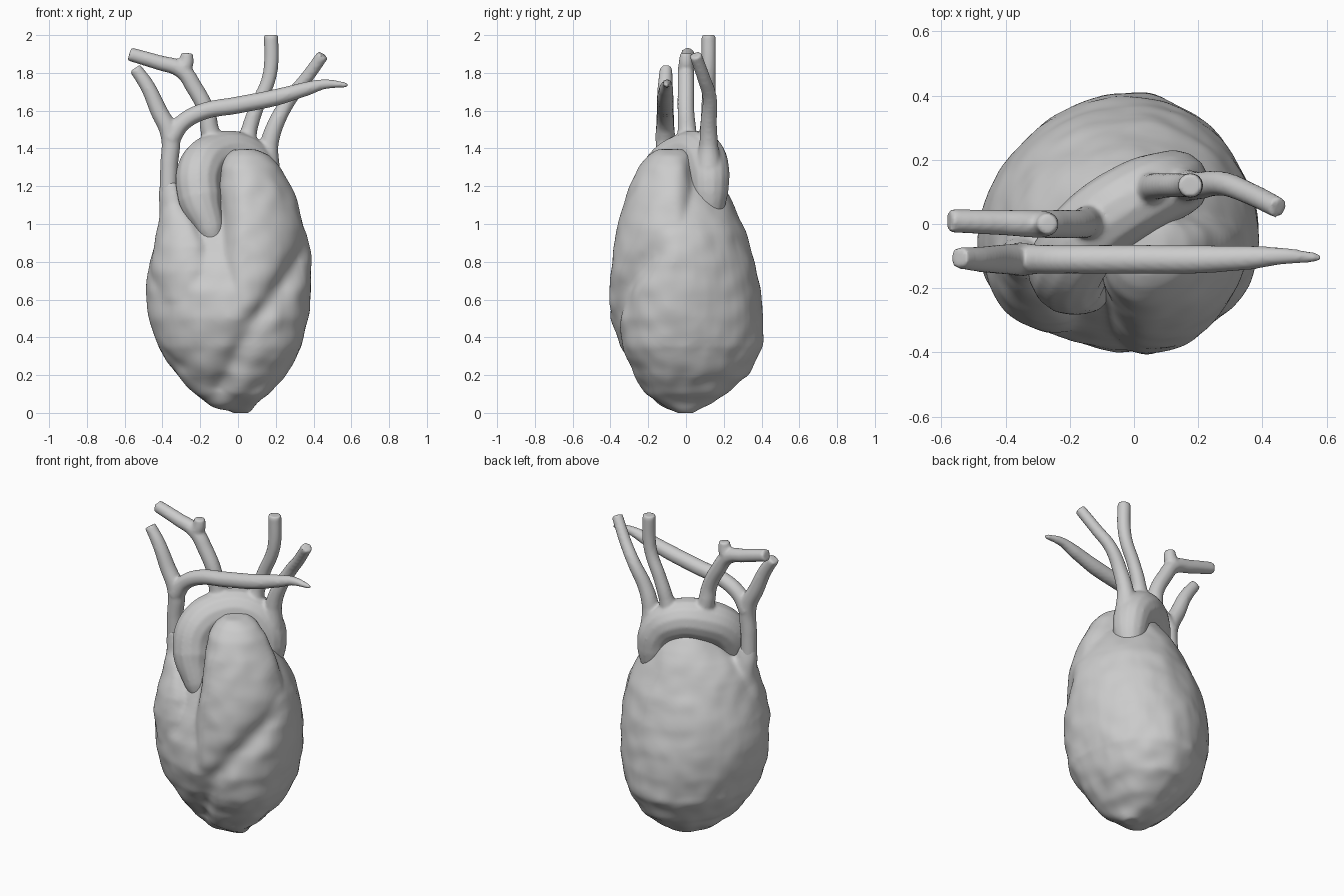
import bpy, bmesh, math
from mathutils import Vector, noise

if "Cube" in bpy.data.objects:
    bpy.data.objects.remove(bpy.data.objects["Cube"])


def loft(name, rings, cx, cy, n=48):
    """Closed skin over stacked ovals (z, x min, x max, y min, y max), widest at cx, cy."""
    bm = bmesh.new()
    loops = []
    for z, x0, x1, y0, y1 in rings:
        mx = min(max(cx, x0 + .3 * (x1 - x0)), x1 - .3 * (x1 - x0))
        my = min(max(cy, y0 + .3 * (y1 - y0)), y1 - .3 * (y1 - y0))
        loop = []
        for i in range(n):
            c, s = math.cos(2 * math.pi * i / n), math.sin(2 * math.pi * i / n)
            loop.append(bm.verts.new((mx + c * (x1 - mx if c > 0 else mx - x0),
                                      my + s * (y1 - my if s > 0 else my - y0), z)))
        loops.append(loop)
    for a, b in zip(loops, loops[1:]):
        for i in range(n):
            j = (i + 1) % n
            bm.faces.new((a[i], a[j], b[j], b[i]))
    bm.faces.new(loops[0][::-1])
    bm.faces.new(loops[-1])
    me = bpy.data.meshes.new(name)
    bm.to_mesh(me)
    bm.free()
    ob = bpy.data.objects.new(name, me)
    bpy.context.collection.objects.link(ob)
    return ob


def tube(name, pts):
    """Round vessel through points x, y, z, radius."""
    cu = bpy.data.curves.new(name, 'CURVE')
    cu.dimensions = '3D'
    cu.bevel_depth = 1
    cu.bevel_resolution = 5
    cu.use_fill_caps = True
    cu.resolution_u = 8
    sp = cu.splines.new('BEZIER')
    sp.bezier_points.add(len(pts) - 1)
    for p, (x, y, z, r) in zip(sp.bezier_points, pts):
        p.co = (x, y, z)
        p.radius = r
        p.handle_left_type = p.handle_right_type = 'AUTO'
    ob = bpy.data.objects.new(name, cu)
    bpy.context.collection.objects.link(ob)
    return ob


def fuse(name, parts, voxel, smooth):
    """Merge parts into one smooth continuous skin."""
    bm = bmesh.new()
    dg = bpy.context.evaluated_depsgraph_get()
    for p in parts:
        me = bpy.data.meshes.new_from_object(p.evaluated_get(dg))
        bm.from_mesh(me)
        bpy.data.meshes.remove(me)
    bmesh.ops.remove_doubles(bm, verts=bm.verts, dist=1e-5)
    me = bpy.data.meshes.new(name)
    bm.to_mesh(me)
    bm.free()
    ob = bpy.data.objects.new(name, me)
    bpy.context.collection.objects.link(ob)
    for p in parts:
        bpy.data.objects.remove(p)
    m = ob.modifiers.new('skin', 'REMESH')
    m.mode = 'VOXEL'
    m.voxel_size = voxel
    s = ob.modifiers.new('soften', 'SMOOTH')
    s.factor = 0.5
    s.iterations = smooth
    dg = bpy.context.evaluated_depsgraph_get()
    ob.data = bpy.data.meshes.new_from_object(ob.evaluated_get(dg))
    ob.modifiers.clear()
    for f in ob.data.polygons:
        f.use_smooth = True
    return ob


# Heart muscle: ventricles, right atrium bulge, pulmonary lobe
ventricles = loft('ventricles', [
    (-.008, -.02, .03, -.03, .02), (.02, -.09, .08, -.1, .07), (.05, -.155, .11, -.15, .12),
    (.1, -.23, .17, -.21, .21), (.2, -.325, .255, -.28, .33), (.35, -.425, .34, -.355, .405),
    (.5, -.47, .375, -.395, .408), (.65, -.488, .388, -.39, .393), (.8, -.468, .393, -.335, .363),
    (.95, -.42, .365, -.265, .315), (1.05, -.38, .31, -.21, .27), (1.15, -.3, .235, -.14, .225),
    (1.22, -.22, .17, -.1, .19), (1.3, -.14, .11, -.06, .14)], 0, -.07)
atrium = loft('atrium', [
    (.42, -.36, -.1, -.28, 0), (.6, -.45, -.05, -.335, .02), (.75, -.465, -.07, -.34, .02),
    (.88, -.445, -.12, -.315, .02), (1.0, -.42, -.2, -.25, .01), (1.1, -.415, -.28, -.18, -.04),
    (1.22, -.413, -.317, -.158, -.062)], -.24, -.1)
lobe = loft('lobe', [
    (.3, -.04, .1, -.31, 0), (.42, -.08, .2, -.375, 0), (.56, -.11, .27, -.405, .02),
    (.7, -.125, .32, -.405, .04), (.85, -.12, .355, -.39, .06), (.97, -.11, .352, -.365, .07),
    (1.1, -.105, .318, -.33, .06), (1.2, -.115, .278, -.3, .05), (1.3, -.105, .225, -.25, .035),
    (1.36, -.07, .165, -.2, .03), (1.39, -.03, .09, -.15, 0)], .04, -.06)
heart = fuse('heart_muscle', [ventricles, atrium, lobe], .014, 10)

# Diagonal front groove and lumpy surface
groove = [Vector(p) for p in ((.36, .84), (.2, .62), (.08, .46), (0, .32), (-.1, .12))]


def groove_distance(p):
    best = 9
    for a, b in zip(groove, groove[1:]):
        d = b - a
        t = max(0, min(1, (p - a).dot(d) / d.length_squared))
        best = min(best, (p - a - d * t).length)
    return best


normals = [v.normal.copy() for v in heart.data.vertices]
for v, n in zip(heart.data.vertices, normals):
    co = v.co.copy()
    rough = .006 + .007 * max(0, 1 - co.z / .6)
    d = .002 + rough * noise.noise(co * 10) + .006 * noise.noise(co * 4.5 + Vector((3, 1, 7)))
    if co.y < -.05:
        front = min(1, (-co.y - .05) / .15)
        d -= .03 * front * math.exp(-(groove_distance(co.xz) / .06) ** 2)
    v.co = co + n * d
    v.co.z = max(0, v.co.z)

# Aorta arch with its three branching arteries
aorta = [
    tube('arch', [(-.12, -.215, .86, .03), (-.145, -.205, .97, .075), (-.2, -.168, 1.13, .117),
                  (-.2, -.11, 1.28, .124), (-.11, 0, 1.362, .123), (.02, .085, 1.36, .12),
                  (.11, .12, 1.28, .11), (.135, .125, 1.17, .1), (.135, .125, 1.06, .075)]),
    tube('right_artery', [(-.12, .01, 1.4, .06), (-.15, .005, 1.5, .05), (-.165, 0, 1.59, .045),
                          (-.23, 0, 1.72, .045), (-.3, 0, 1.815, .044), (-.42, .005, 1.855, .04),
                          (-.575, .01, 1.9, .037)]),
    tube('right_fork', [(-.3, 0, 1.81, .045), (-.275, 0, 1.85, .04), (-.27, 0, 1.905, .032)]),
    tube('middle_artery', [(.04, .1, 1.4, .06), (.06, .115, 1.5, .043), (.1, .12, 1.62, .039),
                           (.16, .12, 1.76, .038), (.175, .12, 1.84, .039), (.175, .12, 2.0, .039)]),
    tube('left_artery', [(.15, .12, 1.28, .075), (.165, .12, 1.42, .05), (.2, .12, 1.53, .044),
                         (.28, .125, 1.67, .038), (.36, .095, 1.77, .035), (.45, .05, 1.895, .033)])]
fuse('aorta_and_arteries', aorta, .01, 4)

# Great vein rising at the side and splitting in two
veins = [
    tube('trunk', [(-.35, -.1, .88, .06), (-.365, -.105, 1.05, .05), (-.365, -.11, 1.3, .048),
                   (-.36, -.11, 1.47, .051), (-.42, -.11, 1.6, .046), (-.48, -.11, 1.73, .04),
                   (-.545, -.105, 1.825, .034)]),
    tube('cross_vein', [(-.36, -.11, 1.45, .055), (-.3, -.11, 1.53, .046), (-.2, -.11, 1.59, .045),
                        (.0, -.11, 1.63, .046), (.2, -.11, 1.67, .045), (.36, -.105, 1.715, .038),
                        (.46, -.1, 1.74, .027), (.58, -.105, 1.735, .014)])]
fuse('great_veins', veins, .01, 4)
